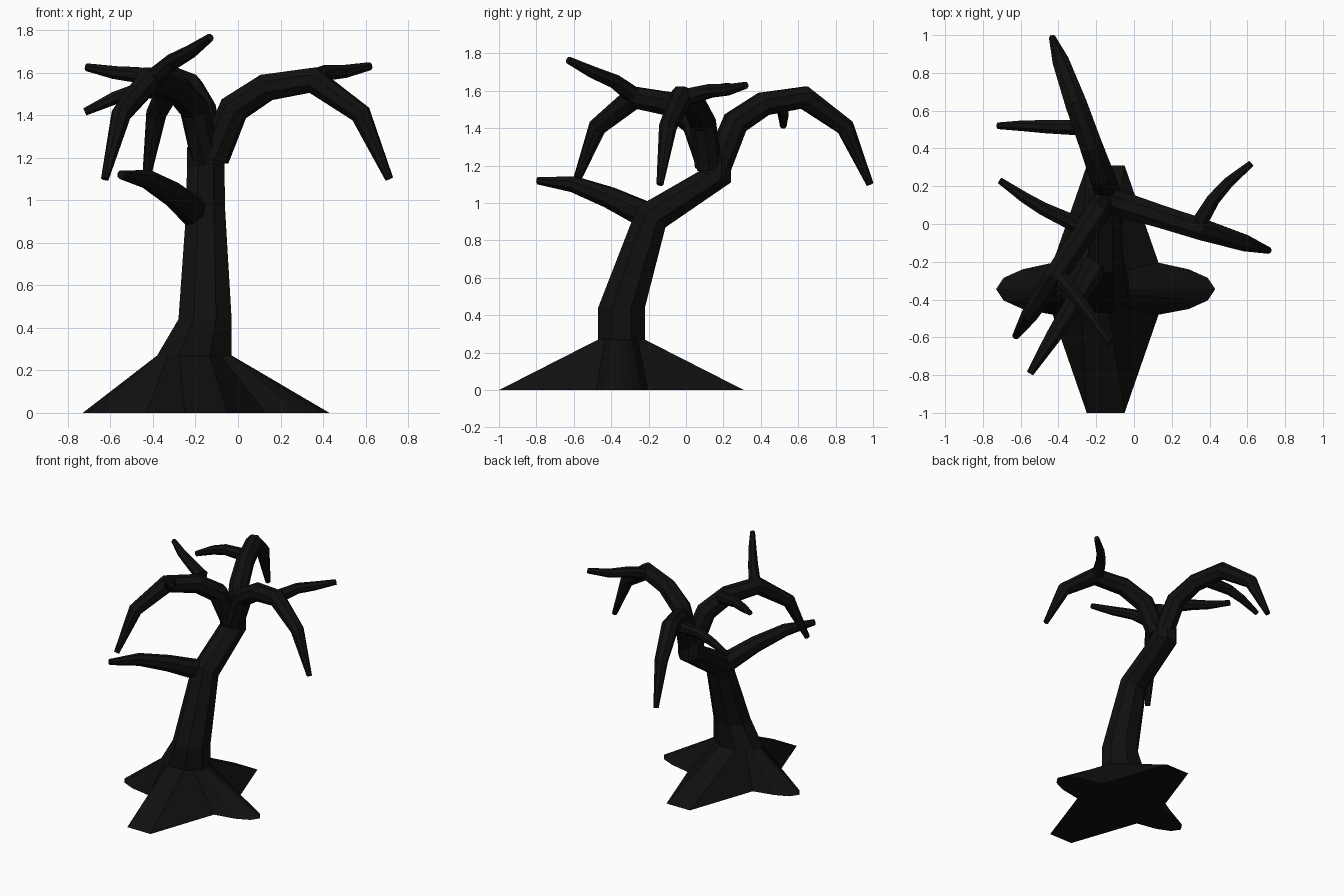
import bpy, bmesh, math
from mathutils import Vector

if "Cube" in bpy.data.objects:
    bpy.data.objects.remove(bpy.data.objects["Cube"])

bark = bpy.data.materials.new("charred_bark")
bark.diffuse_color = (0.005, 0.005, 0.005, 1)
bark.use_nodes = True
bark.node_tree.nodes["Principled BSDF"].inputs["Base Color"].default_value = bark.diffuse_color


def loft(name, rings):
    """Skin a list of equal-length rings and cap both ends."""
    bm = bmesh.new()
    rows = [[bm.verts.new(p) for p in r] for r in rings]
    n = len(rows[0])
    for a, b in zip(rows, rows[1:]):
        for i in range(n):
            j = (i + 1) % n
            bm.faces.new((a[i], a[j], b[j], b[i]))
    bm.faces.new(rows[0][::-1])
    bm.faces.new(rows[-1])
    bmesh.ops.recalc_face_normals(bm, faces=bm.faces)
    me = bpy.data.meshes.new(name)
    bm.to_mesh(me)
    bm.free()
    me.materials.append(bark)
    ob = bpy.data.objects.new(name, me)
    bpy.context.collection.objects.link(ob)
    return ob


def octagon(c, u, v, angles):
    """Points on an octagon (flat sides facing u and v) at given degrees."""
    pts = []
    for a in angles:
        off = (a + 22.5) % 45 - 22.5
        r = 1 / math.cos(math.radians(off))
        t = math.radians(a)
        pts.append(Vector(c) + Vector(u) * (r * math.cos(t)) + Vector(v) * (r * math.sin(t)))
    return pts


OCT = [22.5 + 45 * i for i in range(8)]


def limb(name, pts, radii):
    """Tapered eight-sided tube along a path, mitred at its bends."""
    pts = [Vector(p) for p in pts]
    side = (pts[-1] - pts[0]).cross(Vector((0, 0, 1))).normalized()
    rings = []
    for i, p in enumerate(pts):
        d0 = (p - pts[max(i - 1, 0)]).normalized()
        d1 = (pts[min(i + 1, len(pts) - 1)] - p).normalized()
        d = (d0 + d1).normalized()
        s = (side - d * side.dot(d)).normalized()
        w = s.cross(d)
        rings.append(octagon(p, s * radii[i] * .96, w * radii[i], OCT))
    return loft(name, rings)


# Spreading roots: star outline on the ground rising to the trunk
half = [(.10, -.655), (.28, -.135), (.44, -.105), (.54, -.06), (.58, 0),
        (.54, .06), (.44, .105), (.28, .14), (.10, .655)]
outline = half + [(-x, y) for x, y in reversed(half)]
ground = [Vector((x - .15, y - .345, 0)) for x, y in outline]
right = [-67.5, -45, -22.5, -11, 0, 11, 22.5, 45, 67.5]
angles = right + [180 - a for a in reversed(right)]
loft("roots", [ground, octagon((-.205, -.345, .27), (.175, 0, 0), (0, .125, 0), angles)])

# Leaning trunk: centre, half width in x, half depth vector (y, z)
trunk = [((-.205, -.345, .27), .175, (.125, 0)),
         ((-.155, -.345, .44), .125, (.125, 0)),
         ((-.152, -.185, .925), .092, (.075, -.055)),
         ((-.152, .155, 1.14), .088, (.085, -.03)),
         ((-.152, .155, 1.25), .088, (.085, 0))]
loft("trunk", [octagon(c, (rx, 0, 0), (0, *v), OCT) for c, rx, v in trunk])

# Three drooping branches share one arc
arc = [(0, 1.20), (.1, 1.43), (.26, 1.53), (.49, 1.565), (.725, 1.405), (.865, 1.10)]
for name, (x, y), (dx, dy) in [("right_branch", (-.115, .12), (.955, -.30)),
                               ("back_branch", (-.14, .17), (-.337, .941)),
                               ("left_branch", (-.15, .13), (-.55, -.835))]:
    limb(name, [(x + dx * r, y + dy * r, z) for r, z in arc],
         [.07, .068, .063, .06, .046, .018])

# Twigs growing from the branches and the trunk
twig = [.045, .036, .03, .018]
limb("right_twig", [(.33, -.02, 1.56), (.42, .13, 1.60), (.50, .22, 1.605), (.62, .32, 1.63)], twig)
limb("back_twig", [(-.25, .51, 1.52), (-.47, .515, 1.515), (-.58, .52, 1.48), (-.72, .52, 1.415)], twig)
limb("left_twig", [(-.31, 0, 1.55), (-.48, .08, 1.59), (-.58, .14, 1.60), (-.71, .23, 1.625)], twig)
limb("front_twig", [(-.41, -.26, 1.56), (-.31, -.38, 1.65), (-.22, -.50, 1.70), (-.13, -.63, 1.765)], twig)
limb("low_branch", [(-.18, -.18, .92), (-.31, -.41, 1.03), (-.43, -.60, 1.10), (-.55, -.79, 1.12)],
     [.07, .055, .042, .02])
